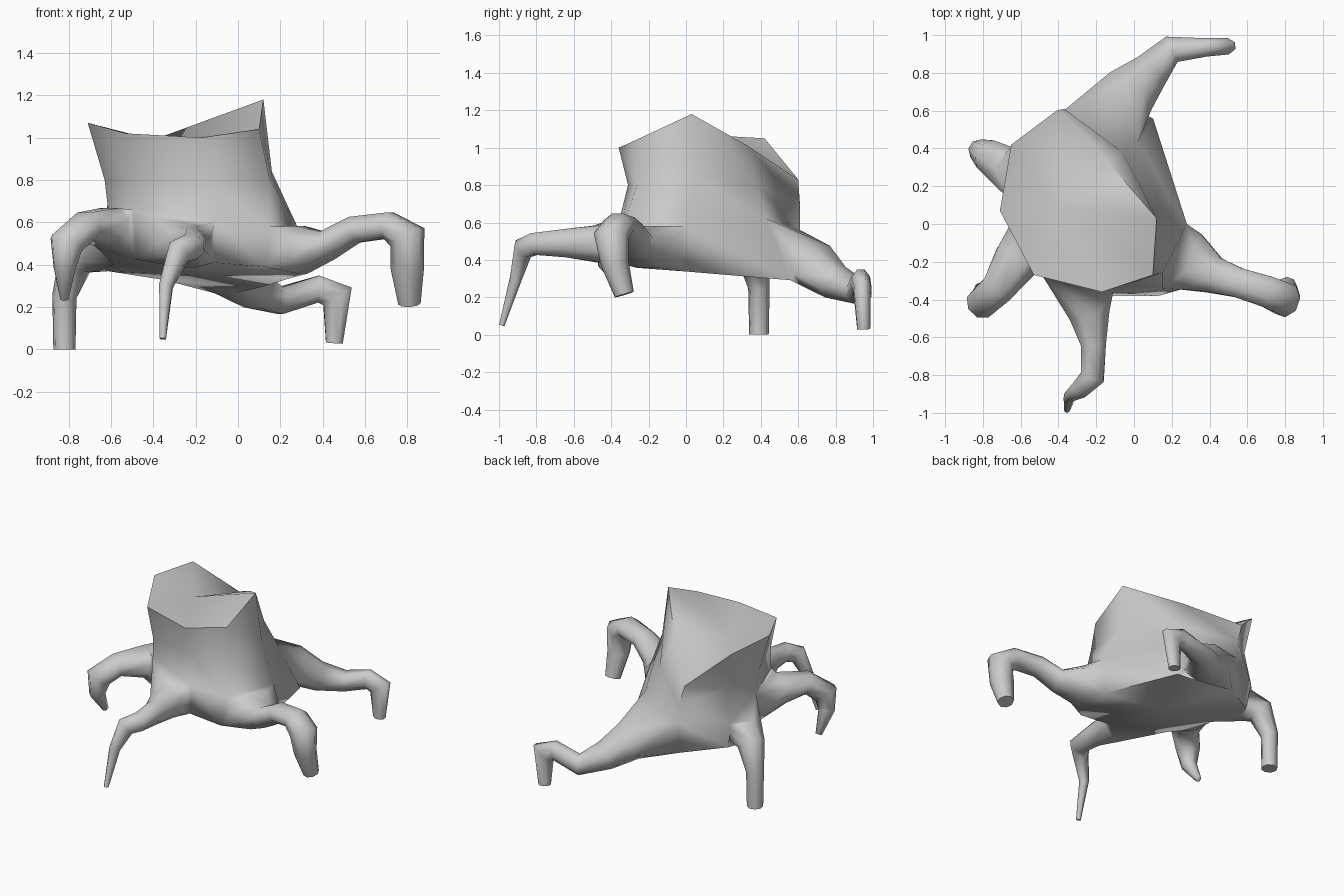
import bpy, bmesh, math
from mathutils import Vector

if "Cube" in bpy.data.objects:
    bpy.data.objects.remove(bpy.data.objects["Cube"])

Z = Vector((0, 0, 1))
bm = bmesh.new()


def add_ring(points):
    return [bm.verts.new(p) for p in points]


def bridge(a, b, skip=()):
    """Quads between two closed rings, leaving out the skipped sides."""
    n = len(a)
    for i in range(n):
        if i not in skip:
            j = (i + 1) % n
            bm.faces.new((a[i], a[j], b[j], b[i]))


def cap(ring, centre):
    c = bm.verts.new(centre)
    for i in range(len(ring)):
        bm.faces.new((ring[i], ring[(i + 1) % len(ring)], c))


def grow_leg(root, path):
    """Extend a square body opening as an eight-sided limb: x, y, z, half width, half height."""
    pts = [Vector(p[:3]) for p in path]
    before = sum((v.co for v in root), Vector()) / 4
    side = last = None
    for k, p in enumerate(path):
        t = (pts[k] - (pts[k - 1] if k else before)).normalized()
        if k + 1 < len(pts):
            t = (t + (pts[k + 1] - pts[k]).normalized()).normalized()
        if side is None or Vector((t.x, t.y)).length > 0.65:
            side = t.cross(Z).normalized()
        s = (side - t * side.dot(t)).normalized()
        up = s.cross(t)
        ring = add_ring([pts[k] + s * p[3] * 1.06 * math.cos(a) + up * p[4] * 1.06 * math.sin(a)
                         for a in (math.pi * (m + .5) / 4 for m in range(8))])
        if last:
            bridge(last, ring)
        else:  # four root corners spread onto eight sides
            for c in range(4):
                d = (c + 1) % 4
                bm.faces.new((root[c], ring[2 * c], ring[2 * c + 1]))
                bm.faces.new((root[c], ring[2 * c + 1], ring[2 * d], root[d]))
        last = ring
    bm.faces.new(last)


# Body: tilted rim, waist, flared skirt and underside
rim = add_ring([
    (.12, .03, 1.18), (-.14, .33, 1.01), (-.41, .60, .83), (-.65, .42, 1.05),
    (-.71, .07, 1.07), (-.53, -.27, 1.02), (-.17, -.36, 1.0), (.10, -.27, 1.04)])
waist = add_ring([
    (.16, .04, .84), (-.06, .38, .80), (-.37, .61, .69), (-.60, .40, .78),
    (-.63, .07, .80), (-.49, -.26, .80), (-.16, -.31, .80), (.15, -.26, .80)])
skirt_pts = [Vector(p) for p in (
    (.28, .0, .58), (.02, .43, .62), (-.36, .61, .56), (-.64, .42, .55),
    (-.61, .08, .63), (-.50, -.25, .66), (-.11, -.36, .60), (.15, -.34, .58))]
skirt = add_ring(skirt_pts)
skirt_pts[1] = Vector((.12, .59, 0))  # web sweeping into the back leg
skirt_pts[6].y = skirt_pts[7].y = -.41
under = add_ring([Vector((-.2 + (p.x + .2) * .94, .07 + (p.y - .07) * .94,
                          .36 - .08 * p.x - .1 * p.y)) for p in skirt_pts])
legs = {
    # front right leg
    7: [(.30, -.20, .47, .16, .115), (.42, -.27, .49, .10, .07),
        (.55, -.31, .565, .08, .065), (.71, -.36, .585, .085, .065), (.80, -.40, .53, .09, .085),
        (.80, -.38, .38, .07, .075), (.81, -.33, .215, .05, .05)],
    # back leg
    1: [(-.03, .69, .37, .15, .12), (.08, .80, .28, .105, .09),
        (.20, .925, .23, .075, .065), (.38, .935, .285, .05, .065), (.47, .94, .25, .045, .08),
        (.455, .95, .03, .035, .04)],
    # back left leg
    3: [(-.69, .31, .46, .11, .10), (-.77, .36, .42, .085, .085),
        (-.82, .39, .25, .055, .055), (-.82, .39, 0, .05, .05)],
    # front left leg
    4: [(-.62, -.19, .575, .125, .095), (-.72, -.34, .58, .09, .07),
        (-.81, -.42, .50, .08, .08), (-.82, -.42, .38, .05, .05), (-.82, -.33, .24, .02, .02)],
    # front leg
    5: [(-.235, -.48, .485, .11, .10), (-.215, -.64, .49, .068, .078),
        (-.22, -.81, .485, .065, .06), (-.28, -.87, .46, .05, .06), (-.34, -.91, .30, .03, .035),
        (-.355, -.985, .05, .015, .015)],
}
bridge(rim, waist)
bridge(waist, skirt)
bridge(skirt, under, skip=legs)
cap(rim, (-.40, .09, .99))
cap(under, (-.2, .07, .35))
for i, path in legs.items():
    j = (i + 1) % 8
    grow_leg([skirt[i], skirt[j], under[j], under[i]], path)

# One continuous skin, smooth apart from the crisp rim and feet
bmesh.ops.recalc_face_normals(bm, faces=bm.faces[:])
mesh = bpy.data.meshes.new("five_legged_stump")
bm.to_mesh(mesh)
bm.free()
stump = bpy.data.objects.new("five_legged_stump", mesh)
bpy.context.collection.objects.link(stump)
bpy.context.view_layer.objects.active = stump
stump.select_set(True)
bpy.ops.object.shade_smooth_by_angle(angle=math.radians(80))
